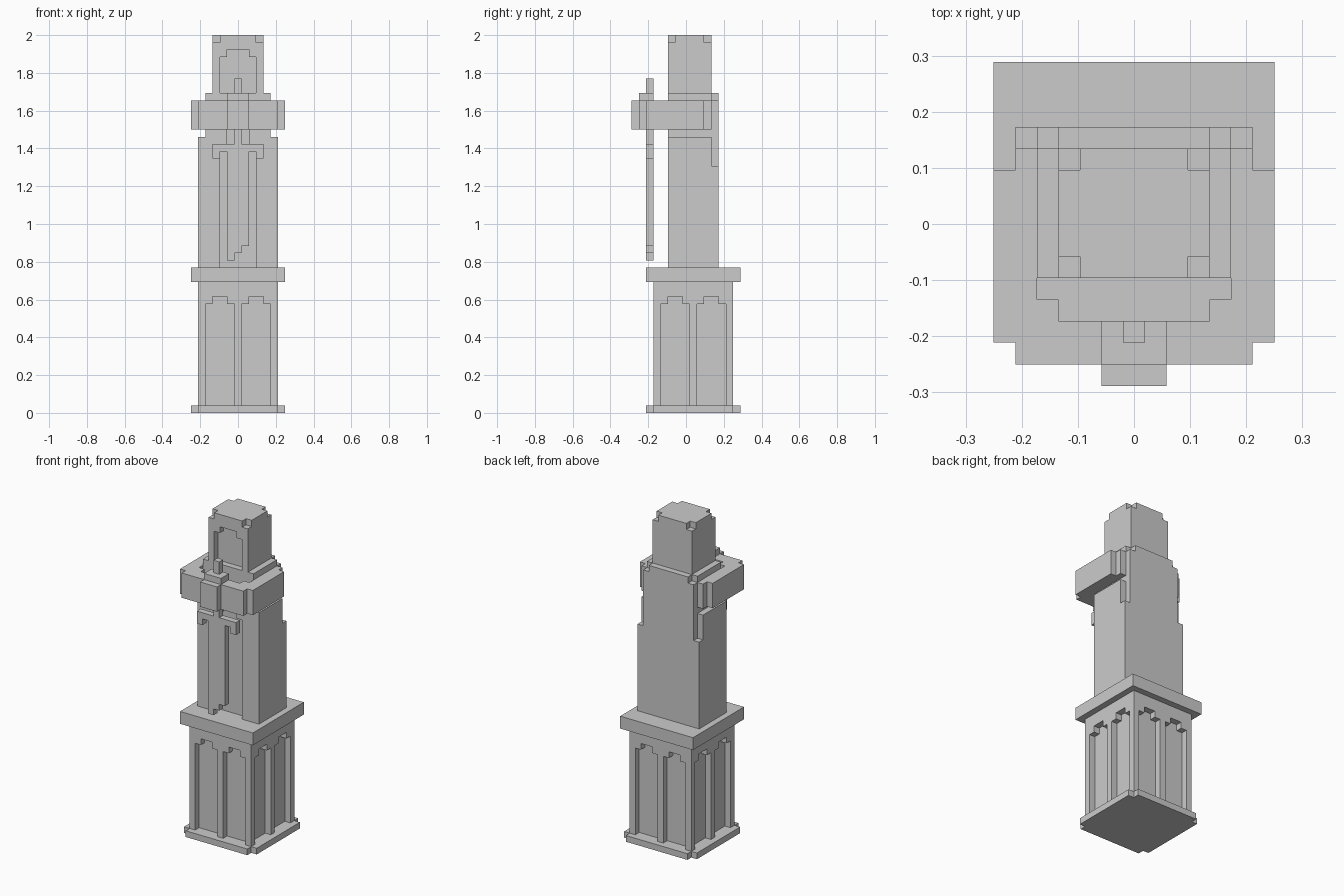
import bpy, bmesh, math
from mathutils import Vector

if "Cube" in bpy.data.objects:
    bpy.data.objects.remove(bpy.data.objects["Cube"])

U = 2 / 52          # one block; x and y block borders lie on half units
AXES = [Vector((1, 0, 0)), Vector((0, 1, 0)), Vector((0, 0, 1))]


def cells(box):
    x0, x1, y0, y1, z0, z1 = box
    return {(i, j, k)
            for i in range(math.ceil(x0), math.floor(x1) + 1)
            for j in range(math.ceil(y0), math.floor(y1) + 1)
            for k in range(z0, z1)}


def sym(x0, x1, y0, y1, z0, z1):
    """A box and its mirror image across x = 0."""
    return [(x0, x1, y0, y1, z0, z1), (-x1, -x0, y0, y1, z0, z1)]


def blocks(name, add, cut=()):
    """Fuse boxes, carve others, and skin the result with merged flat faces."""
    solid = set().union(*map(cells, add))
    for box in cut:
        solid -= cells(box)
    bm = bmesh.new()
    verts = {}

    def vert(p):
        key = tuple(round(c * 2) for c in p)
        if key not in verts:
            verts[key] = bm.verts.new(p * U)
        return verts[key]

    for c in solid:
        centre = Vector((c[0], c[1], c[2] + 0.5))
        for a in range(3):
            for s in (1, -1):
                near = list(c)
                near[a] += s
                if tuple(near) in solid:
                    continue
                n, u, v = AXES[a] * s, AXES[(a + 1) % 3], AXES[(a + 2) % 3] * s
                bm.faces.new([vert(centre + (n + u * p + v * q) * 0.5)
                              for p, q in ((-1, -1), (1, -1), (1, 1), (-1, 1))])
    bmesh.ops.dissolve_limit(bm, angle_limit=0.01, verts=bm.verts[:], edges=bm.edges[:])
    mesh = bpy.data.meshes.new(name)
    bm.to_mesh(mesh)
    bm.free()
    ob = bpy.data.objects.new(name, mesh)
    bpy.context.collection.objects.link(ob)
    return ob


# Pedestal: foot plate with notched corners, panelled shaft, cap slab
blocks("pedestal_foot", [(-5.5, 5.5, -5.5, 7.5, 0, 1), (-6.5, 6.5, -4.5, 6.5, 0, 1)])
panels = []
for c in (-2.5, 2.5):
    for half, top in ((2, 15), (1, 16)):
        a, b = c - half, c + half
        panels += [(a, b, -4.5, -3.5, 1, top), (a, b, 5.5, 6.5, 1, top)]
        panels += sym(4.5, 5.5, a + 1, b + 1, 1, top)
blocks("pedestal_shaft", [(-5.5, 5.5, -4.5, 6.5, 1, 18)], panels)
blocks("pedestal_cap", [(-6.5, 6.5, -5.5, 7.5, 18, 20)])

# Robed body with front opening and stepped cloak at the back
blocks("body",
       [(-5.5, 5.5, -2.5, 3.5, 20, 38), (-4.5, 4.5, -2.5, 3.5, 38, 44),
        (-5.5, 5.5, 3.5, 4.5, 20, 34), (-4.5, 4.5, 3.5, 4.5, 34, 43),
        (-3.5, 3.5, 3.5, 4.5, 43, 44)],
       [(-2.5, 2.5, -2.5, -1.5, 20, 36), (-1.5, 1.5, -2.5, -1.5, 36, 40)])

# Hooded head with recessed face and clipped top corners
blocks("head", [(-3.5, 3.5, -2.5, 3.5, 44, 52)],
       [(-2.5, 2.5, -2.5, -1.5, 44, 49), (-1.5, 1.5, -2.5, -1.5, 49, 50)]
       + sym(2.5, 3.5, -2.5, -1.5, 51, 52) + sym(2.5, 3.5, 2.5, 3.5, 51, 52))

# Arms wrapping forward to clasped hands
blocks("arms",
       sym(4.5, 6.5, -5.5, 2.5, 39, 43) + sym(4.5, 5.5, 2.5, 3.5, 39, 43)
       + sym(3.5, 4.5, -4.5, -3.5, 39, 43) + sym(1.5, 5.5, -6.5, -4.5, 39, 43))
blocks("hands", [(-1.5, 1.5, -7.5, -4.5, 39, 43), (-1.5, 1.5, -6.5, -4.5, 43, 44)])

# Sword held point down: slanted tip, crossguard, grip and pommel
S = (-5.5, -4.5)
blocks("sword_blade", [(-1.5 + i, -0.5 + i, *S, 21 + i, 36) for i in range(3)])
blocks("sword_guard", [(-3.5, 3.5, *S, 36, 37)] + sym(2.5, 3.5, *S, 35, 36))
blocks("sword_grip", [(-0.5, 0.5, *S, 37, 39)])
blocks("sword_pommel", [(-0.5, 0.5, *S, 44, 46)])
